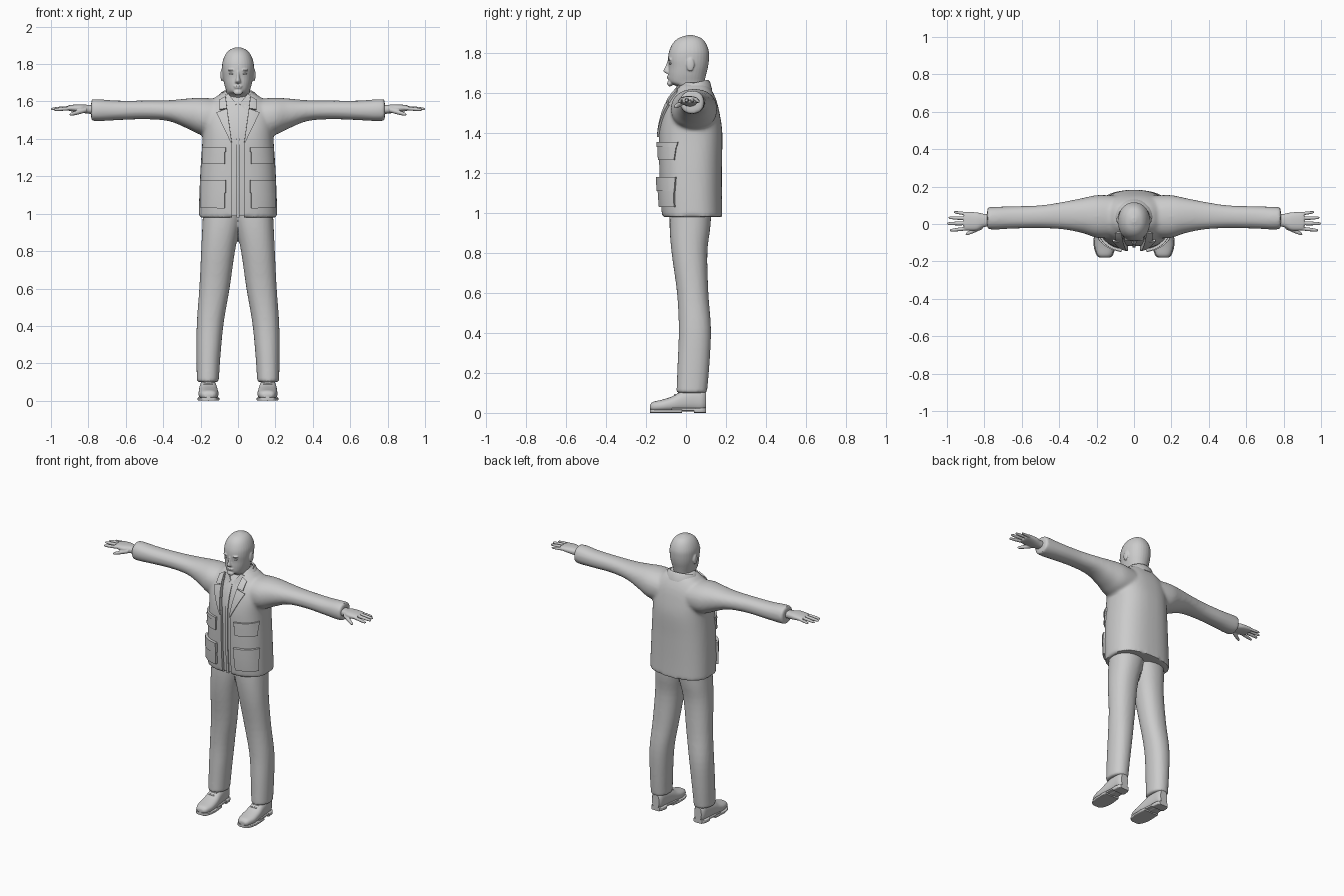
import bpy, bmesh, math
from mathutils import Vector
from mathutils.bvhtree import BVHTree

if "Cube" in bpy.data.objects:
    bpy.data.objects.remove(bpy.data.objects["Cube"])

grey = bpy.data.materials.new("plain grey")
grey.use_nodes = True
COL = (0.6, 0.6, 0.6, 1)
grey.diffuse_color = COL
grey.node_tree.nodes["Principled BSDF"].inputs["Base Color"].default_value = COL


def spline(rows, steps):
    """Smooth interpolation through rows of numbers."""
    out = []
    for i in range(len(rows) - 1):
        p0, p1, p2, p3 = (rows[min(max(i + k, 0), len(rows) - 1)] for k in (-1, 0, 1, 2))
        for s in range(steps):
            t = s / steps
            out.append([b + 0.5 * t * (c - a + t * (2 * a - 5 * b + 4 * c - d + t * (3 * (b - c) + d - a)))
                        for a, b, c, d in zip(p0, p1, p2, p3)])
    return out + [list(rows[-1])]


def loft(bm, rings, axis="z", power=2.0, side=1, steps=4, sides=32):
    """Skin rounded sections: each ring is (position, a0, a1, b0, b1)."""
    loops = []
    for t, a0, a1, b0, b1 in spline(rings, steps):
        loop = []
        for k in range(sides):
            c, s = math.cos(math.tau * k / sides), math.sin(math.tau * k / sides)
            a = (a0 + a1) / 2 + (a1 - a0) / 2 * math.copysign(abs(c) ** (2 / power), c)
            b = (b0 + b1) / 2 + (b1 - b0) / 2 * math.copysign(abs(s) ** (2 / power), s)
            x, y, z = {"z": (a, b, t), "x": (t, a, b), "y": (a, t, b)}[axis]
            loop.append(bm.verts.new((x * side, y, z)))
        loops.append(loop)
    for lo, hi in zip(loops, loops[1:]):
        for k in range(sides):
            j = (k + 1) % sides
            bm.faces.new((lo[k], lo[j], hi[j], hi[k]))
    bm.faces.new(loops[0])
    bm.faces.new(loops[-1])


def ball(bm, centre, size):
    made = bmesh.ops.create_uvsphere(bm, u_segments=16, v_segments=10, radius=1)["verts"]
    for v in made:
        v.co = Vector(centre) + Vector(p * q for p, q in zip(v.co, size))


def bake(ob):
    """Turn the modifiers into real mesh and shade it."""
    deps = bpy.context.evaluated_depsgraph_get()
    mesh = bpy.data.meshes.new_from_object(ob.evaluated_get(deps))
    ob.modifiers.clear()
    ob.data = mesh
    bpy.ops.object.select_all(action="DESELECT")
    ob.select_set(True)
    bpy.context.view_layer.objects.active = ob
    bpy.ops.object.shade_smooth_by_angle(angle=math.radians(40))


def finish(bm, name, voxel=0, smooth=4, thick=0):
    bmesh.ops.recalc_face_normals(bm, faces=bm.faces)
    mesh = bpy.data.meshes.new(name)
    bm.to_mesh(mesh)
    bm.free()
    mesh.materials.append(grey)
    ob = bpy.data.objects.new(name, mesh)
    bpy.context.collection.objects.link(ob)
    if thick:
        m = ob.modifiers.new("thickness", "SOLIDIFY")
        m.thickness, m.offset = thick, 0
    if voxel:
        ob.modifiers.new("blend", "REMESH").voxel_size = voxel
        m = ob.modifiers.new("soften", "SMOOTH")
        m.iterations, m.factor = smooth, 0.5
    bake(ob)
    return ob


# Jacket body and sleeves, blended into one cloth
BODY = [(0.98, 0.21, -0.12, 0.182), (1.1, 0.207, -0.13, 0.18), (1.25, 0.2, -0.135, 0.18),
        (1.4, 0.19, -0.135, 0.182), (1.5, 0.19, -0.115, 0.168), (1.57, 0.17, -0.085, 0.15),
        (1.62, 0.125, -0.05, 0.125), (1.645, 0.085, -0.035, 0.105)]
SLEEVE = [(0.08, -0.07, 0.15, 1.42, 1.61), (0.19, -0.075, 0.155, 1.42, 1.62), (0.27, -0.05, 0.14, 1.455, 1.616),
          (0.37, -0.03, 0.12, 1.495, 1.607), (0.5, -0.022, 0.1, 1.505, 1.605), (0.65, -0.025, 0.095, 1.5, 1.605),
          (0.74, -0.03, 0.092, 1.495, 1.612), (0.785, -0.028, 0.09, 1.497, 1.612)]
bm = bmesh.new()
loft(bm, [(z, -w, w, f, b) for z, w, f, b in BODY], power=2.5, sides=48)
for s in (1, -1):
    loft(bm, SLEEVE, "x", 2.2, s)
jacket = finish(bm, "jacket", 0.01, 6)
cloth = BVHTree.FromPolygons([v.co for v in jacket.data.vertices], [p.vertices for p in jacket.data.polygons])


def patch(name, corners, side, lift, thick, n=10):
    """A cloth plate laid over the jacket front between four x, z corners."""
    bm = bmesh.new()
    a, b, c, d = (Vector(p) for p in corners)
    grid = []
    for i in range(n + 1):
        row = []
        for j in range(n + 1):
            p = a.lerp(b, i / n).lerp(d.lerp(c, i / n), j / n)
            hit = cloth.ray_cast(Vector((p.x * side, -1, p.y)), Vector((0, 1, 0)))[0]
            y = hit.y if hit else -0.05
            row.append(bm.verts.new((p.x * side, y - lift, p.y)))
        grid.append(row)
    for i in range(n):
        for j in range(n):
            bm.faces.new((grid[i][j], grid[i + 1][j], grid[i + 1][j + 1], grid[i][j + 1]))
    finish(bm, name, thick=thick)


def box(x0, x1, z0, z1):
    return (x0, z0), (x1, z0), (x1, z1), (x0, z1)


# Pockets, flaps and lapels
for s, side in ((1, "left"), (-1, "right")):
    patch(side + "_chest_pocket", box(0.07, 0.185, 1.265, 1.34), s, 0.004, 0.014)
    patch(side + "_chest_flap", box(0.065, 0.187, 1.33, 1.355), s, 0.009, 0.014)
    patch(side + "_lower_pocket", box(0.07, 0.192, 1.03, 1.12), s, 0.006, 0.02)
    patch(side + "_lower_flap", box(0.065, 0.195, 1.11, 1.18), s, 0.012, 0.018)
    patch(side + "_lapel", ((0.033, 1.38), (0.038, 1.38), (0.115, 1.54), (0.058, 1.56)), s, 0.006, 0.01)
    patch(side + "_collar_wing", ((0.058, 1.562), (0.098, 1.555), (0.1, 1.605), (0.066, 1.625)), s, 0.006, 0.012)

# Front opening cut through the jacket
bm = bmesh.new()
edge = [(0.033, 0.9), (0.033, 1.38), (0.058, 1.56), (0.07, 1.7)]
outline = edge + [(-x, z) for x, z in reversed(edge)]
face = bm.faces.new([bm.verts.new((x, -0.4, z)) for x, z in outline])
front = bmesh.ops.extrude_face_region(bm, geom=[face])["geom"]
bmesh.ops.translate(bm, verts=[v for v in front if isinstance(v, bmesh.types.BMVert)], vec=(0, 0.4, 0))
cutter = finish(bm, "opening_cutter")
cut = jacket.modifiers.new("opening", "BOOLEAN")
cut.operation, cut.object, cut.solver = "DIFFERENCE", cutter, "EXACT"
bake(jacket)
bpy.data.objects.remove(cutter)

# Shirt inside the jacket
bm = bmesh.new()
loft(bm, [(z + 0.008, -w * 0.85, w * 0.85, f + 0.018, b - 0.03) for z, w, f, b in BODY], power=2.5)
finish(bm, "shirt")

# Shirt collar points and button strip
bm = bmesh.new()
for s in (1, -1):
    pts = ((0.008, -0.06, 1.585), (0.045, -0.075, 1.55), (0.07, -0.03, 1.63), (0.05, -0.038, 1.64))
    bm.faces.new([bm.verts.new((x * s, y, z)) for x, y, z in pts])
finish(bm, "shirt_collar", thick=0.008)
bm = bmesh.new()
rows = [[bm.verts.new((x, f + 0.013, z)) for x in (-0.008, 0.008)] for z, w, f, b in spline(BODY[:6], 3)]
for p, q in zip(rows, rows[1:]):
    bm.faces.new((p[0], p[1], q[1], q[0]))
finish(bm, "button_strip", thick=0.006)

# Jacket collar standing round the back of the neck
bm = bmesh.new()
rows = []
for k in range(25):
    ang = math.radians(-40 + 260 * k / 24)
    c, s = math.cos(ang), math.sin(ang)
    rows.append([bm.verts.new((w * c, 0.032 + d * s, z + 0.018 * s))
                 for w, d, z in ((0.108, 0.095, 1.595), (0.094, 0.084, 1.635), (0.082, 0.074, 1.645))])
for p, q in zip(rows, rows[1:]):
    for j in range(2):
        bm.faces.new((p[j], q[j], q[j + 1], p[j + 1]))
finish(bm, "jacket_collar", thick=0.01)

# Trousers
LEG = [(0.1, 0.103, 0.22, -0.048, 0.105), (0.25, 0.093, 0.222, -0.042, 0.118), (0.42, 0.076, 0.22, -0.036, 0.125),
       (0.6, 0.045, 0.207, -0.045, 0.112), (0.8, 0.016, 0.197, -0.072, 0.107), (0.93, -0.012, 0.191, -0.082, 0.122),
       (1.05, -0.04, 0.185, -0.08, 0.13)]
bm = bmesh.new()
for s in (1, -1):
    loft(bm, LEG, power=2.2, side=s)
finish(bm, "trousers", 0.009, 4)

# Shoes, hands
SHOE = [(-0.18, 0.135, 0.18, 0.018, 0.04), (-0.165, 0.117, 0.196, 0.008, 0.055), (-0.12, 0.105, 0.21, 0.006, 0.066),
        (-0.07, 0.106, 0.21, 0.006, 0.082), (-0.02, 0.112, 0.207, 0.006, 0.11), (0.04, 0.118, 0.202, 0.006, 0.125),
        (0.08, 0.122, 0.198, 0.006, 0.122), (0.1, 0.133, 0.185, 0.015, 0.11)]
PALM = [(0.74, -0.01, 0.05, 1.53, 1.58), (0.8, -0.016, 0.054, 1.535, 1.582), (0.84, -0.034, 0.062, 1.54, 1.585),
        (0.89, -0.034, 0.064, 1.547, 1.582), (0.91, -0.03, 0.06, 1.552, 1.578)]
FINGERS = [(0.89, -0.024, 1.564, 0.985, -0.034, 1.556, 0.01), (0.89, 0.004, 1.566, 1.0, 0.002, 1.56, 0.0105),
           (0.89, 0.03, 1.566, 0.992, 0.034, 1.56, 0.01), (0.885, 0.053, 1.563, 0.965, 0.064, 1.557, 0.009),
           (0.81, -0.015, 1.555, 0.9, -0.055, 1.53, 0.0125)]
for s, side in ((1, "left"), (-1, "right")):
    bm = bmesh.new()
    loft(bm, SHOE, "y", 2.4, s)
    finish(bm, side + "_shoe")
    bm = bmesh.new()
    for lo, hi, height in ((0, 4, 0.018), (5, 7, 0.026)):
        loft(bm, [(y, a - 0.005, b + 0.005, 0, height) for y, a, b, *_ in SHOE[lo:hi + 1]], "y", 6, s)
    loft(bm, [(y, a, b, 0.01, 0.025) for y, a, b, *_ in SHOE[3:7]], "y", 6, s)
    finish(bm, side + "_shoe_sole")
    bm = bmesh.new()
    for i in range(3):
        y, z = -0.055 + 0.02 * i, 0.088 + 0.011 * i
        ball(bm, (0.158 * s, y, z), (0.026, 0.005, 0.006))
    finish(bm, side + "_laces")
    bm = bmesh.new()
    loft(bm, PALM, "x", 2.4, s)
    for x0, y0, z0, x1, y1, z1, r in FINGERS:
        rings = []
        for t, k in ((0, 1), (0.5, 1), (0.85, 0.8), (0.96, 0.55), (1, 0.2)):
            x, y, z = x0 + (x1 - x0) * t, y0 + (y1 - y0) * t, z0 + (z1 - z0) * t
            rings.append((x, y - r * k, y + r * k, z - r * k, z + r * k))
        loft(bm, rings, "x", side=s, sides=12)
    finish(bm, side + "_hand", 0.0035, 2)

# Head with neck, nose, brow, lips and ears
HEAD = [(1.56, 0.068, -0.03, 0.095), (1.615, 0.063, -0.032, 0.092), (1.638, 0.062, -0.055, 0.091),
        (1.655, 0.063, -0.083, 0.092), (1.69, 0.073, -0.088, 0.1), (1.73, 0.081, -0.087, 0.11),
        (1.77, 0.085, -0.09, 0.115), (1.81, 0.083, -0.084, 0.114), (1.85, 0.068, -0.065, 0.099),
        (1.876, 0.045, -0.035, 0.075), (1.89, 0.012, 0.008, 0.034)]
bm = bmesh.new()
loft(bm, [(z, -w, w, f, b) for z, w, f, b in HEAD], power=2.15)
loft(bm, [(1.698, -0.017, 0.017, -0.1, -0.06), (1.71, -0.015, 0.015, -0.114, -0.06),
          (1.735, -0.009, 0.009, -0.103, -0.06), (1.765, -0.007, 0.007, -0.092, -0.06)], sides=16)
ball(bm, (0, -0.08, 1.648), (0.024, 0.015, 0.015))
ball(bm, (0, -0.084, 1.682), (0.025, 0.012, 0.005))
ball(bm, (0, -0.083, 1.673), (0.021, 0.012, 0.005))
for s in (1, -1):
    ball(bm, (0.033 * s, -0.079, 1.768), (0.022, 0.012, 0.006))
    ball(bm, (0.086 * s, 0.022, 1.742), (0.008, 0.02, 0.034))
finish(bm, "head", 0.0045, 2)

# Eyes
bm = bmesh.new()
for s in (1, -1):
    ball(bm, (0.033 * s, -0.074, 1.748), (0.014, 0.011, 0.006))
finish(bm, "eyes")
